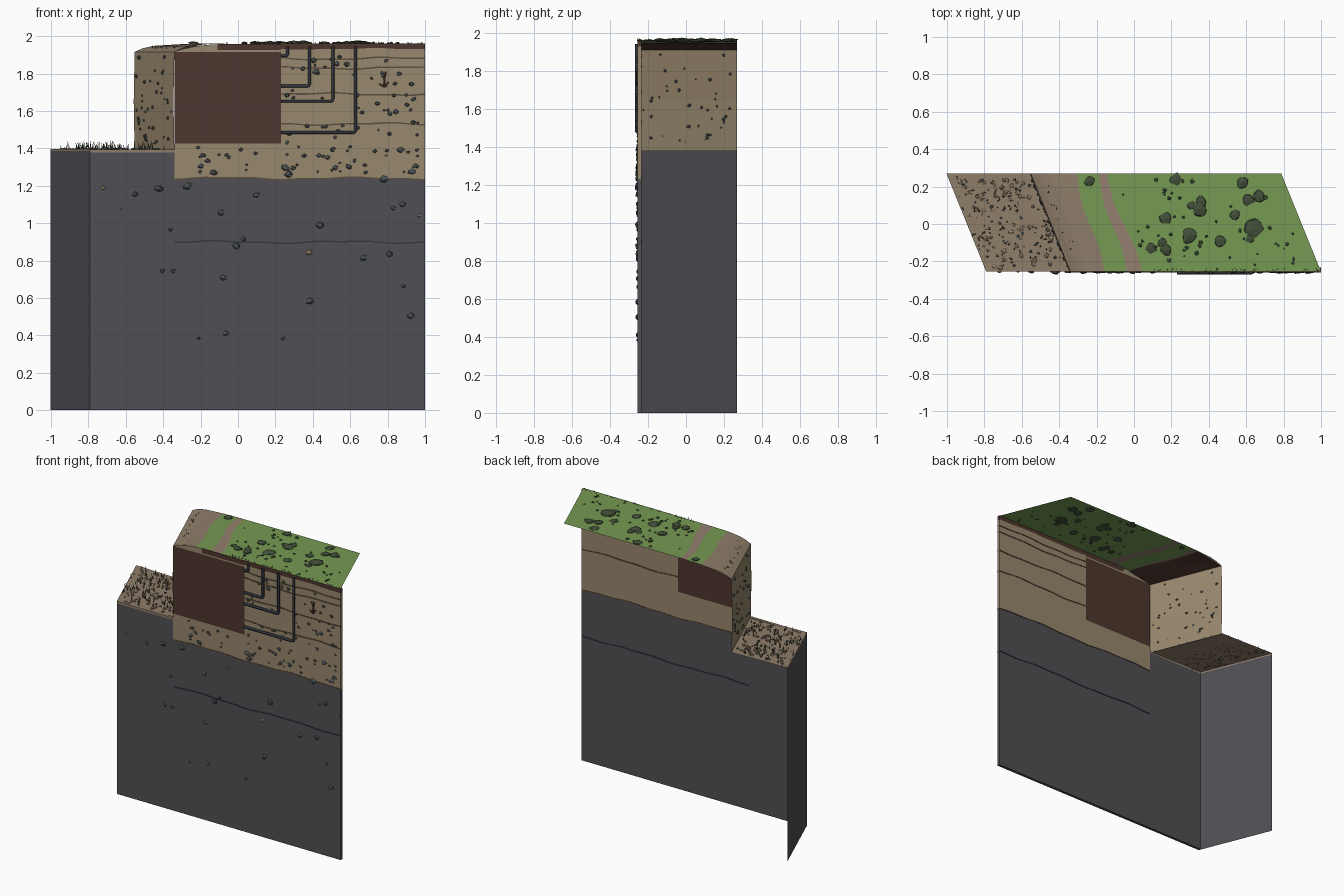
import bpy, bmesh, math, random
from mathutils import Matrix, Vector, Euler

if "Cube" in bpy.data.objects:
    bpy.data.objects.remove(bpy.data.objects["Cube"])

random.seed(7)
R = random.uniform
YF, YB, SHEAR = -0.255, 0.27, 0.405   # front plane, back edge, slant of the block


def mat(name, rgb):
    m = bpy.data.materials.new(name)
    m.diffuse_color = [((c / 255 + 0.055) / 1.055) ** 2.4 for c in rgb] + [1]
    m.use_nodes = True
    m.node_tree.nodes["Principled BSDF"].inputs["Base Color"].default_value = m.diffuse_color
    return m


BEDROCK = mat("bedrock grey", (80, 79, 84))
EARTH = mat("tan earth", (152, 136, 109))
SOIL = mat("dark brown soil", (78, 54, 46))
GRASS = mat("grass green", (118, 154, 82))
BANK = mat("bank brown", (143, 126, 106))
PATH = mat("path pink brown", (148, 126, 110))
SEAM = mat("seam brown", (92, 78, 62))
PIPE = mat("pipe slate", (50, 55, 64))
STONE = mat("stone grey", (74, 80, 80))
SHRUB = mat("shrub green", (66, 80, 58))


def finish(name, bm, *mats):
    me = bpy.data.meshes.new(name)
    bm.to_mesh(me)
    bm.free()
    for m in mats:
        me.materials.append(m)
    ob = bpy.data.objects.new(name, me)
    bpy.context.collection.objects.link(ob)
    return ob


def wave(z, a=0.005):
    return lambda x: z + a * math.sin(9 * x + 17 * z) + 0.5 * a * math.sin(23 * x + 5 * z)


def flat(z):
    return lambda x: z


def slab(name, x0, x1, low, high, m, y0=YF, y1=YF + 0.02, n=30):
    """Upright thin slab whose lower and upper edges follow two functions of x."""
    bm = bmesh.new()
    rows = []
    for i in range(n + 1):
        x = x0 + (x1 - x0) * i / n
        rows.append([bm.verts.new(p) for p in
                     ((x, y0, low(x)), (x, y1, low(x)), (x, y1, high(x)), (x, y0, high(x)))])
    for a, b in zip(rows, rows[1:]):
        for k in range(4):
            bm.faces.new((a[k], b[k], b[(k + 1) % 4], a[(k + 1) % 4]))
    bm.faces.new(rows[0])
    bm.faces.new(rows[-1][::-1])
    bmesh.ops.recalc_face_normals(bm, faces=bm.faces)
    return finish(name, bm, m)


def slant(u, y):
    return u - SHEAR * (y - YF)


def sheet(name, cols, mats, n=10):
    """Slanted surface; cols are (u at front, u at back, z, material index, wobble)."""
    bm = bmesh.new()
    rows = []
    for j in range(n + 1):
        t = j / n
        y = YF + (YB - YF) * t
        rows.append([bm.verts.new((slant(a + (b - a) * t + w * math.sin(7 * t), y), y, z))
                     for a, b, z, k, w in cols])
    for p, q in zip(rows, rows[1:]):
        for i in range(len(cols) - 1):
            f = bm.faces.new((p[i], p[i + 1], q[i + 1], q[i]))
            f.material_index = cols[i][3]
    return finish(name, bm, *mats)


def stones(name, spots, m, flatten=(1, 0.55, 0.75), jitter=0.2):
    """Faceted stones from (x, y, z, radius)."""
    bm = bmesh.new()
    for x, y, z, r in spots:
        spin = Euler((0, R(-.4, .4), 0)) if flatten[1] < 1 else Euler((0, 0, R(0, 6)))
        mx = (Matrix.Translation((x, y, z)) @ spin.to_matrix().to_4x4()
              @ Matrix.Diagonal((*flatten, 1)))
        vs = bmesh.ops.create_icosphere(bm, subdivisions=1, radius=r, matrix=mx)["verts"]
        c = Vector((x, y, z))
        for v in vs:
            v.co = c + (v.co - c) * R(1 - jitter, 1 + jitter)
    return finish(name, bm, m)


def blades(name, spots, m, height, lean=0.5):
    """Thin grass blades at (x, y, z)."""
    bm = bmesh.new()
    for x, y, z in spots:
        h = R(0.4, 1) * height
        rot = Euler((R(-lean, lean), R(-lean, lean), 0)).to_matrix().to_4x4()
        mx = Matrix.Translation((x, y, z)) @ rot @ Matrix.Translation((0, 0, h / 2))
        bmesh.ops.create_cone(bm, segments=3, radius1=0.004, radius2=0.0005, depth=h, matrix=mx)
    return finish(name, bm, m)


def tube(name, pts, r, m):
    cu = bpy.data.curves.new(name, "CURVE")
    cu.dimensions = "3D"
    cu.bevel_depth, cu.bevel_resolution, cu.use_fill_caps = r, 1, True
    sp = cu.splines.new("POLY")
    sp.points.add(len(pts) - 1)
    for q, p in zip(sp.points, pts):
        q.co = (*p, 1)
    cu.materials.append(m)
    ob = bpy.data.objects.new(name, cu)
    bpy.context.collection.objects.link(ob)


# Front wall in layers
bed = wave(1.24)
slab("lower_bedrock", -0.79, -0.34, flat(0), flat(1.378), BEDROCK, n=1)
slab("middle_bedrock", -0.34, 0.23, flat(0), bed, BEDROCK)
slab("right_bedrock", 0.23, 1.0, flat(0), bed, BEDROCK)
slab("middle_subsoil", -0.34, 0.23, bed, flat(1.425), EARTH)
slab("pit_panel", -0.34, 0.23, flat(1.425), flat(1.915), SOIL, n=1)
slab("right_subsoil", 0.23, 1.0, bed, wave(1.932, 0.003), EARTH)
slab("topsoil_right", 0.23, 1.0, wave(1.932, 0.003), flat(1.961), SOIL)
slab("topsoil_middle", -0.11, 0.23, flat(1.925), flat(1.958), SOIL, n=4)
slab("bank_front", -0.34, 0.23, flat(1.914),
     lambda x: 1.926 if x > -0.1 else 1.956 - 0.038 * (max(0, -0.1 - x) / 0.24) ** 2, EARTH)

# Left wall, trench wall and the brown lining under the bank
sheet("left_wall", [(-0.79, -0.79, 0, 0, 0), (-0.79, -0.79, 1.385, 0, 0)], [BEDROCK], 1)
sheet("trench_wall", [(-0.34, -0.34, 1.38, 0, 0), (-0.345, -0.345, 1.65, 0, 0),
                      (-0.34, -0.34, 1.916, 0, 0)], [EARTH])
sheet("bank_lining", [(-0.335, -0.335, 1.913, 0, 0), (-0.25, -0.25, 1.93, 0, 0.01),
                      (-0.15, -0.13, 1.95, 0, 0.01)], [SOIL])

# Upper ground: rounded bank, grass and a winding path
sheet("upper_ground",
      [(-0.34, -0.34, 1.916, 0, 0), (-0.30, -0.30, 1.934, 0, 0), (-0.25, -0.24, 1.948, 0, 0),
       (-0.16, -0.10, 1.957, 1, 0.012), (-0.04, 0.015, 1.960, 2, 0.012),
       (0.04, 0.06, 1.960, 1, 0.012), (0.4, 0.4, 1.962, 1, 0), (1.0, 1.0, 1.962, 1, 0)],
      [BANK, GRASS, PATH], 16)

# Lower ground with its front lip
sheet("lower_ground", [(-0.79, -0.79, 1.397, 0, 0), (-0.57, -0.57, 1.392, 0, 0),
                       (-0.34, -0.34, 1.388, 0, 0)], [BANK])
slab("lower_ground_lip", -0.79, -0.34, flat(1.378), flat(1.393), BANK, n=1)
sheet("lower_ground_left_lip", [(-0.79, -0.79, 1.385, 0, 0), (-0.79, -0.79, 1.397, 0, 0)], [BANK])

# Strata seams and bedrock crack, showing on both sides of the wall
for i, z in enumerate((1.88, 1.83, 1.69, 1.53)):
    slab(f"seam_{i}", 0.23, 1.0, wave(z - 0.004), wave(z + 0.004), SEAM, YF - 0.003, YF + 0.023)
slab("bed_seam", -0.34, 1.0, wave(1.236), wave(1.243), SEAM, YF - 0.003, YF + 0.023, 60)
slab("bedrock_crack", -0.34, 1.0, wave(0.895), wave(0.903), PIPE, YF - 0.003, YF + 0.023, 60)

# Pipes leading from the pit to the surface
for i, (x, z) in enumerate(((0.265, 1.895), (0.382, 1.733), (0.507, 1.652), (0.628, 1.485))):
    y, c = YF - 0.006, 0.012
    tube(f"pipe_{i}", [(0.23, y, z), (x - c, y, z), (x - 0.003, y, z + 0.003),
                       (x, y, z + c), (x, y, 1.945)], 0.009, PIPE)

# Small root in the earth
for i, pts in enumerate(([(0.79, 1.81), (0.782, 1.77), (0.78, 1.725)],
                         [(0.755, 1.745), (0.78, 1.73), (0.805, 1.755)])):
    tube(f"root_{i}", [(x, YF - 0.003, z) for x, z in pts], 0.005, SOIL)

# Stones in the front wall
ROCKS = [(-.55, 1.155, .02), (-.42, 1.185, .027), (-.27, 1.2, .027), (-.36, .965, .013),
         (-.405, .745, .015), (-.345, .745, .014), (-.09, 1.055, .022), (-.01, .88, .024),
         (.03, .915, .016), (-.08, .71, .021), (-.065, .41, .02), (-.21, .385, .011),
         (.1, 1.15, .02), (.24, .385, .012), (.385, .585, .023), (.44, .99, .024),
         (.67, .815, .022), (.81, .835, .02), (.88, 1.1, .021), (.885, .665, .014),
         (.925, .505, .023), (.83, 1.08, .014), (.27, 1.26, .024), (.25, 1.295, .023),
         (.78, 1.235, .026), (.93, 1.275, .022), (.87, 1.39, .022), (-.13, 1.27, .022)]
stones("bedrock_stones", [(x, YF, z, r) for x, z, r in ROCKS], STONE)
stones("pale_stones", [(x, YF, z, r) for x, z, r in
                       ((.38, .845, .022), (-.72, 1.19, .014), (-.62, 1.08, .009), (.97, 1.04, .01))], EARTH)
stones("subsoil_stones", [(R(.26, .98), YF, 1.27 + .62 * R(0, 1) ** 1.4, R(.007, .019))
                          for _ in range(85)]
       + [(R(-.32, .2), YF, R(1.27, 1.41), R(.008, .018)) for _ in range(13)], STONE)

# Shrubs and small tufts on the upper ground
SHRUBS = [(.22, .24, .035), (.17, .03, .036), (.15, -.1, .028), (.09, -.13, .033),
          (.17, -.14, .036), (.3, -.06, .048), (.35, .08, .043), (.36, .12, .03),
          (.46, -.09, .034), (.54, .05, .033), (.58, .225, .035), (.61, .13, .033),
          (.67, .145, .034), (.64, -.02, .05), (.62, -.08, .025), (-.24, .23, .03), (.31, .1, .026)]
stones("shrubs", [(x, y, 1.963, r) for x, y, r in SHRUBS], SHRUB, (1, 1, 0.3), 0.25)


def scatter(n, u0, u1, z, r0, r1):
    out = []
    for _ in range(n):
        y = R(YF + .02, YB - .02)
        out.append((slant(R(u0, u1), y), y, z, R(r0, r1)))
    return out


stones("small_tufts", scatter(45, 0.05, 0.97, 1.963, .006, .014), SHRUB, (1, 1, 0.6))
blades("front_grass", [(R(.1, .99), YF + R(0, .02), 1.955) for _ in range(60)], SHRUB, 0.02)
blades("bank_tufts", [(x, y, z) for x, y, z, r in scatter(25, -.3, -.2, 1.935, 0, 1)], SHRUB, 0.02)

# Pebbles and grass on the lower ground and the trench wall
stones("lower_pebbles", scatter(85, -.78, -.36, 1.395, .006, .015), BANK, (1, 1, 0.6))
stones("lower_dark_pebbles", scatter(30, -.76, -.35, 1.395, .005, .011), STONE, (1, 1, 0.6))
blades("lower_grass", [s[:3] for s in scatter(85, -.78, -.36, 1.39, 0, 1)], SHRUB, 0.055, 0.4)
wall = []
for _ in range(40):
    y = R(YF + .02, YB - .02)
    wall.append((slant(-.345, y), y, 1.42 + .47 * R(0, 1), R(.005, .011)))
stones("trench_wall_stones", wall, STONE, (1, 1, 1))
